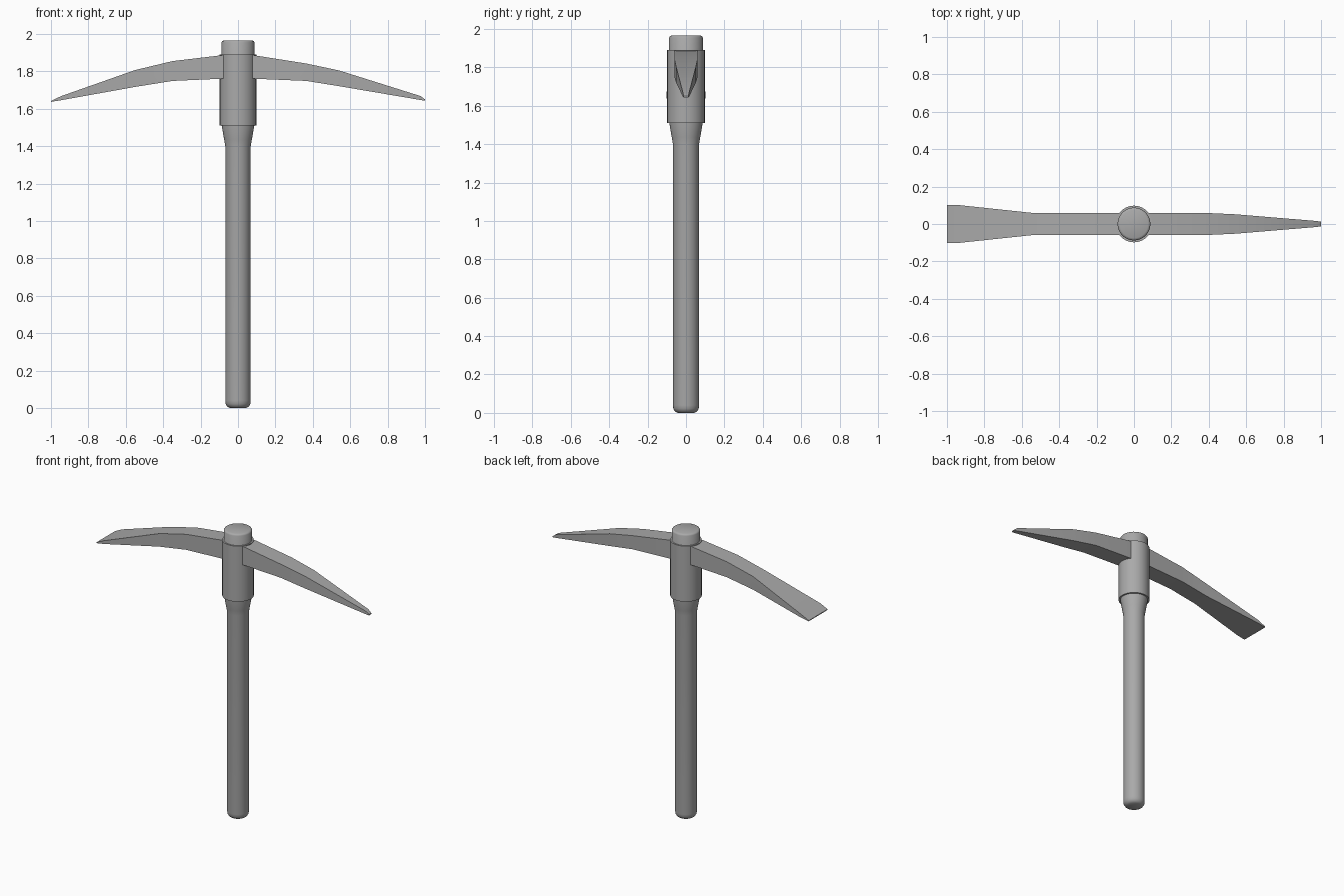
import bpy
import bmesh
from math import cos, sin, tau, radians

if "Cube" in bpy.data.objects:
    bpy.data.objects.remove(bpy.data.objects["Cube"], do_unlink=True)

# One plain grey for the whole tool
grey = bpy.data.materials.new("plain_grey")
grey.use_nodes = True
colour = (0.4, 0.4, 0.4, 1)
grey.diffuse_color = colour
grey.node_tree.nodes["Principled BSDF"].inputs["Base Color"].default_value = colour


def loft(name, rings, angle):
    """Bridge equal-sized rings of points and cap both ends."""
    bm = bmesh.new()
    loops = [[bm.verts.new(p) for p in ring] for ring in rings]
    for a, b in zip(loops, loops[1:]):
        n = len(a)
        for i in range(n):
            j = (i + 1) % n
            bm.faces.new((a[i], a[j], b[j], b[i]))
    bm.faces.new(loops[0][::-1])
    bm.faces.new(loops[-1])
    bmesh.ops.recalc_face_normals(bm, faces=bm.faces)
    mesh = bpy.data.meshes.new(name)
    bm.to_mesh(mesh)
    bm.free()
    obj = bpy.data.objects.new(name, mesh)
    bpy.context.collection.objects.link(obj)
    mesh.materials.append(grey)
    bpy.ops.object.select_all(action="DESELECT")
    obj.select_set(True)
    bpy.context.view_layer.objects.active = obj
    bpy.ops.object.shade_smooth_by_angle(angle=radians(angle))
    return obj


def lathe(name, profile, sides=32):
    """Turn a radius and height profile around the z axis."""
    rings = [[(r * cos(tau * i / sides), r * sin(tau * i / sides), z)
              for i in range(sides)] for r, z in profile]
    return loft(name, rings, 40)


# Handle: rounded butt, straight shaft, flare and bevelled top
lathe("handle", [(0.044, 0), (0.058, 0.008), (0.066, 0.022), (0.068, 0.04),
                 (0.068, 1.4), (0.074, 1.435), (0.088, 1.515),
                 (0.088, 1.955), (0.084, 1.962), (0.075, 1.966)])

# Collar around the top of the handle
lathe("collar", [(0.098, 1.51), (0.098, 1.89)])

# Head: sections of x, half width, bottom and top, from chisel to point
sections = [(-1, 0.102, 1.637, 1.642), (-0.945, 0.102, 1.646, 1.668),
            (-0.55, 0.06, 1.717, 1.807), (-0.35, 0.06, 1.749, 1.855),
            (-0.08, 0.06, 1.761, 1.887), (0.08, 0.06, 1.761, 1.887),
            (0.365, 0.06, 1.749, 1.842), (0.54, 0.052, 1.721, 1.805),
            (0.976, 0.016, 1.647, 1.668), (1, 0.012, 1.643, 1.65)]
loft("pick_head", [[(x, -w, low), (x, w, low), (x, w, high), (x, -w, high)]
                   for x, w, low, high in sections], 30)
